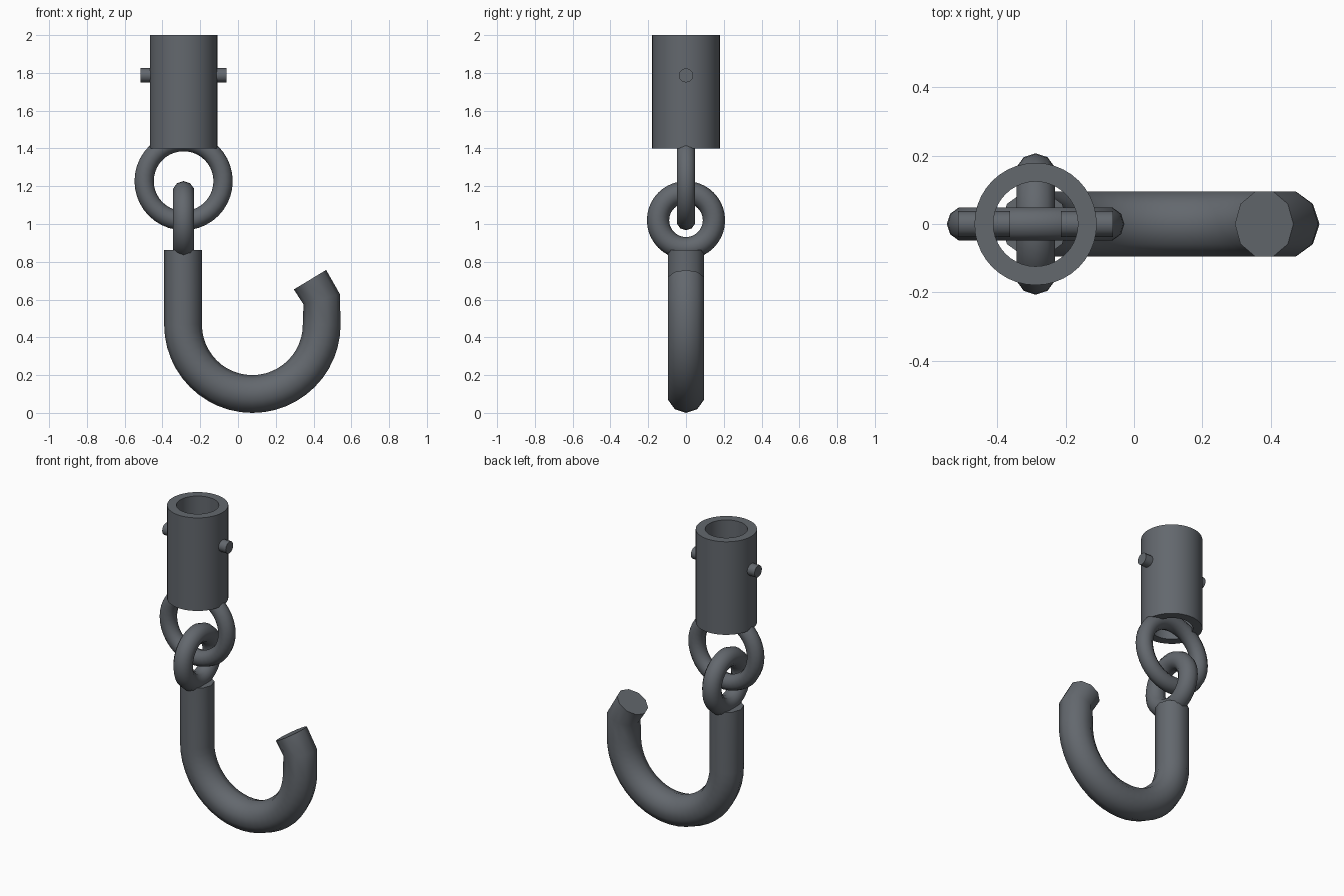
import bpy, bmesh, math
from mathutils import Vector, Matrix

if "Cube" in bpy.data.objects:
    bpy.data.objects.remove(bpy.data.objects["Cube"])

CX = -0.288  # axis of the socket, links and shank
steel = bpy.data.materials.new("dark_steel")
steel.diffuse_color = (0.125, 0.138, 0.155, 1)
steel.use_nodes = True
steel.node_tree.nodes["Principled BSDF"].inputs["Base Color"].default_value = steel.diffuse_color


def finish(bm, name, angle=42):
    bmesh.ops.recalc_face_normals(bm, faces=bm.faces)
    me = bpy.data.meshes.new(name)
    bm.to_mesh(me)
    bm.free()
    me.materials.append(steel)
    ob = bpy.data.objects.new(name, me)
    bpy.context.collection.objects.link(ob)
    bpy.ops.object.select_all(action='DESELECT')
    ob.select_set(True)
    bpy.context.view_layer.objects.active = ob
    bpy.ops.object.shade_smooth_by_angle(angle=math.radians(angle))
    return ob


def sweep(name, path, side, radius, closed, sides=10):
    """Sweep a round section along a planar path; side is the plane normal."""
    bm = bmesh.new()
    n, rings = len(path), []
    side = Vector(side)
    for i, p in enumerate(path):
        prev = path[i - 1] if closed or i > 0 else p
        nxt = path[(i + 1) % n] if closed or i < n - 1 else p
        d_in = (p - prev).normalized()
        d_out = (nxt - p).normalized()
        u = (d_in + d_out).normalized().cross(side)
        rings.append([bm.verts.new(p + radius * (math.cos(a) * u + math.sin(a) * side))
                      for a in (2 * math.pi * k / sides for k in range(sides))])
    for i in range(n if closed else n - 1):
        a, b = rings[i], rings[(i + 1) % n]
        for k in range(sides):
            m = (k + 1) % sides
            bm.faces.new((a[k], a[m], b[m], b[k]))
    if not closed:
        bm.faces.new(rings[0])
        bm.faces.new(rings[-1])
    return finish(bm, name)


def link(name, z, major, minor, axis, side):
    path = []
    for i in range(40):
        a = 2 * math.pi * i / 40
        path.append(Vector((CX, 0, z)) + major * (math.cos(a) * Vector(axis) + math.sin(a) * Vector((0, 0, 1))))
    sweep(name, path, side, minor, True)


# Open tubular socket
bm = bmesh.new()
N = 40
profile = [(0.179, 1.4), (0.179, 2.0), (0.124, 2.0), (0.124, 1.4)]
loops = [[bm.verts.new((CX + r * math.cos(2 * math.pi * i / N), r * math.sin(2 * math.pi * i / N), z))
          for i in range(N)] for r, z in profile]
for j in range(4):
    a, b = loops[j], loops[(j + 1) % 4]
    for i in range(N):
        k = (i + 1) % N
        bm.faces.new((a[i], a[k], b[k], b[i]))
finish(bm, "socket_tube")

# Side pins through the socket wall
for s, name in ((-1, "left_pin"), (1, "right_pin")):
    bm = bmesh.new()
    mat = Matrix.Translation((CX + s * 0.151, 0, 1.787)) @ Matrix.Rotation(math.pi / 2, 4, 'Y')
    bmesh.ops.create_cone(bm, cap_ends=True, segments=12, radius1=0.038, radius2=0.038,
                          depth=0.152, matrix=mat)
    finish(bm, name)

# Two interlocked links at right angles
link("upper_link", 1.227, 0.209, 0.051, (1, 0, 0), (0, 1, 0))
link("lower_link", 1.02, 0.148, 0.059, (0, 1, 0), (1, 0, 0))

# Hook: straight shank, half-circle bend, short upright and inward tip
R, HX, HZ = 0.367, 0.076, 0.467
path = [Vector((HX - R, 0, 0.862))]
for i in range(25):
    a = math.pi + math.pi * i / 24
    path.append(Vector((HX + R * math.cos(a), 0, HZ + R * math.sin(a))))
path += [Vector((HX + R, 0, 0.602)), Vector((0.381, 0, 0.705))]
sweep("hook", path, (0, 1, 0), 0.1, False)
